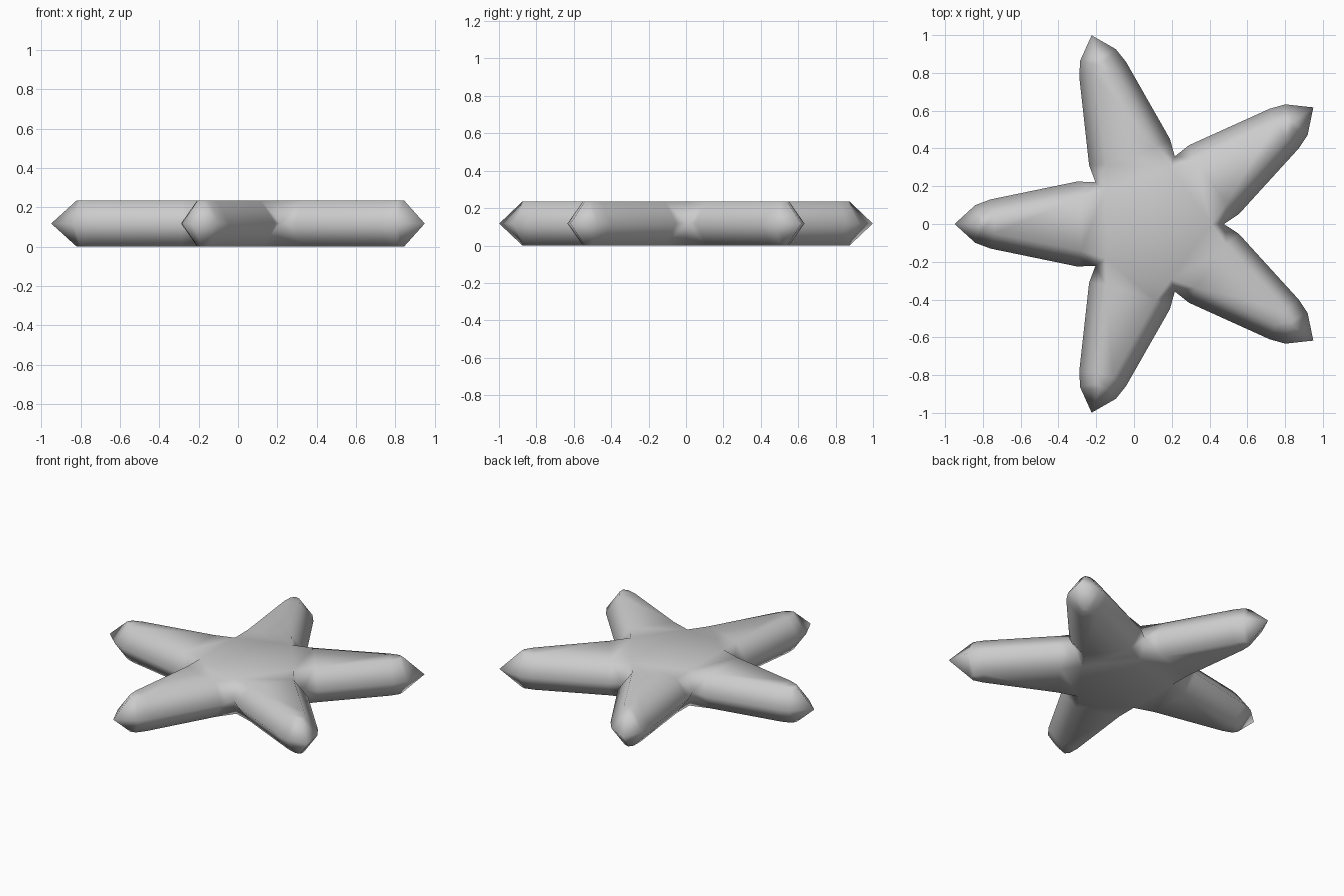
import bpy
import bmesh
import math

cube = bpy.data.objects.get("Cube")
if cube:
    bpy.data.objects.remove(cube, do_unlink=True)

# Plain grey material
grey = bpy.data.materials.new("plain_grey")
grey.use_nodes = True
colour = (0.6, 0.6, 0.6, 1)
grey.diffuse_color = colour
grey.node_tree.nodes["Principled BSDF"].inputs["Base Color"].default_value = colour

ARMS = 5
CENTRE_X = 0.1
HEIGHT = 0.235

# Half outlines of one arm: (distance from centre, half width), notch to tip
RIM = [(0.304, 0.221), (0.40, 0.225), (0.86, 0.13), (0.94, 0.10), (1.05, 0)]
FLAT = [(0.25, 0.182), (0.38, 0.14), (0.84, 0.05), (0.90, 0.028), (0.92, 0)]

bm = bmesh.new()


def arm_outline(profile, angle, z):
    """Two sides of an arm as vertex lists that share the tip."""
    sides = []
    for sign in (-1, 1):
        side = []
        for d, w in profile:
            x = d * math.cos(angle) - sign * w * math.sin(angle)
            y = d * math.sin(angle) + sign * w * math.cos(angle)
            side.append(bm.verts.new((CENTRE_X + x, y, z)))
        sides.append(side)
    return sides


def strip(a, b):
    """Fill between two matching rows of vertices."""
    for i in range(len(a) - 1):
        bm.faces.new((a[i], a[i + 1], b[i + 1], b[i]))


# Arms: a bevelled wall above and below the rim, and flat top and bottom
for i in range(ARMS):
    angle = math.pi + i * math.tau / ARMS
    rim = arm_outline(RIM, angle, HEIGHT / 2)
    for z in (0, HEIGHT):
        flat = arm_outline(FLAT, angle, z)
        for k in (0, 1):
            strip(rim[k], flat[k])
        strip(flat[0], flat[1])
        hub = bm.verts.new((CENTRE_X, 0, z))
        bm.faces.new((hub, flat[0][0], flat[1][0]))

# Weld the arms together and clean up the tips
bmesh.ops.remove_doubles(bm, verts=bm.verts, dist=0.004)
bmesh.ops.dissolve_degenerate(bm, dist=0.0001, edges=bm.edges)
bmesh.ops.recalc_face_normals(bm, faces=bm.faces)
for face in bm.faces:
    face.smooth = True

mesh = bpy.data.meshes.new("starfish_body")
bm.to_mesh(mesh)
bm.free()
mesh.materials.append(grey)
body = bpy.data.objects.new("starfish_body", mesh)
bpy.context.collection.objects.link(body)
